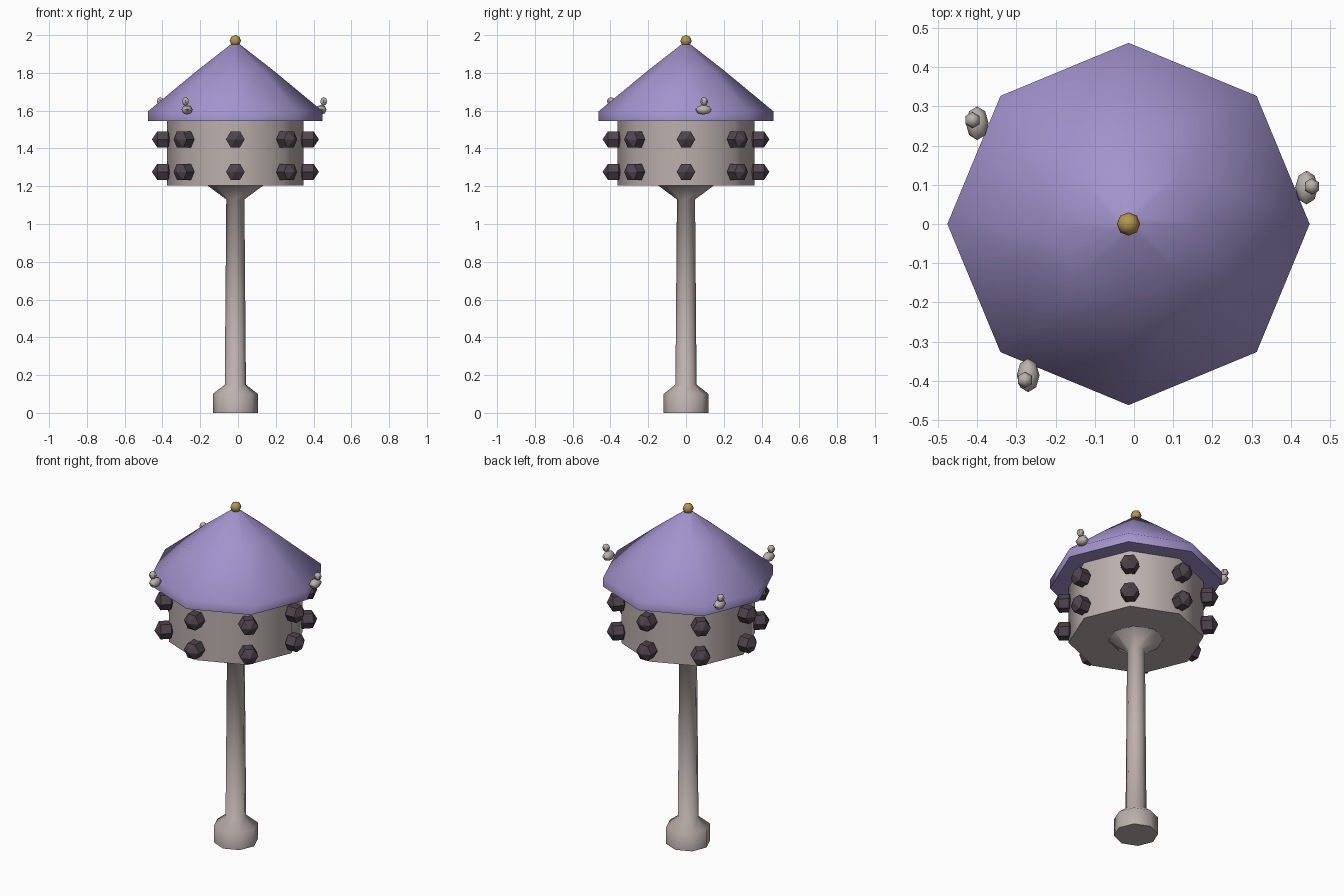
import bpy, bmesh, math
from mathutils import Matrix, Vector

if "Cube" in bpy.data.objects:
    bpy.data.objects.remove(bpy.data.objects["Cube"])

CX = -0.014  # tower axis


def material(name, rgb):
    m = bpy.data.materials.new(name)
    m.diffuse_color = (*rgb, 1)
    m.use_nodes = True
    m.node_tree.nodes["Principled BSDF"].inputs["Base Color"].default_value = m.diffuse_color
    return m


STONE = material("pale stone", (0.50, 0.435, 0.42))
PURPLE = material("purple roof", (0.36, 0.295, 0.61))
DARK = material("dark hole", (0.08, 0.058, 0.075))
GOLD = material("gold", (0.45, 0.31, 0.075))
BIRD = material("bird grey", (0.49, 0.44, 0.41))


def finish(name, bm, mat, angle):
    bmesh.ops.recalc_face_normals(bm, faces=bm.faces)
    me = bpy.data.meshes.new(name)
    bm.to_mesh(me)
    bm.free()
    me.materials.append(mat)
    ob = bpy.data.objects.new(name, me)
    bpy.context.collection.objects.link(ob)
    bpy.ops.object.select_all(action='DESELECT')
    ob.select_set(True)
    bpy.context.view_layer.objects.active = ob
    bpy.ops.object.shade_smooth_by_angle(angle=math.radians(angle))
    return ob


def lathe(name, profile, mat, sides=8):
    """Turn an (r, z) profile around the tower axis and cap both ends."""
    bm = bmesh.new()
    rings = [[bm.verts.new((CX + r * math.cos(math.tau * i / sides),
                            r * math.sin(math.tau * i / sides), z))
              for i in range(sides)] for r, z in profile]
    for a, b in zip(rings, rings[1:]):
        for i in range(sides):
            j = (i + 1) % sides
            bm.faces.new((a[i], a[j], b[j], b[i]))
    bm.faces.new(rings[0][::-1])
    bm.faces.new(rings[-1])
    return finish(name, bm, mat, 60)


def ball(bm, matrix, segs, rings):
    bmesh.ops.create_uvsphere(bm, u_segments=segs, v_segments=rings,
                              radius=1, matrix=matrix)


# Foot, post, corbel and drum
lathe("post", [(0.119, 0), (0.119, 0.10), (0.056, 0.15), (0.048, 1.13),
               (0.148, 1.204)], STONE)
lathe("house_drum", [(0.362, 1.204), (0.362, 1.56)], STONE)

# Roof with short vertical rim
lathe("roof", [(0.462, 1.545), (0.462, 1.597), (0.20, 1.814),
               (0.025, 1.95)], PURPLE)

# Gold finial
bm = bmesh.new()
ball(bm, Matrix.LocRotScale(Vector((CX, 0, 1.97)), None, Vector((0.03,) * 3)), 8, 4)
finish("finial", bm, GOLD, 50)

# Two rows of nest holes, six-sided knobs pointing outward
bm = bmesh.new()
for z in (1.276, 1.448):
    for i in range(8):
        m = (Matrix.Translation((CX, 0, z))
             @ Matrix.Rotation(i * math.tau / 8, 4, 'Z')
             @ Matrix.Translation((0.385, 0, 0))
             @ Matrix.Rotation(math.pi / 2, 4, 'Y')
             @ Matrix.Scale(0.057, 4))
        ball(bm, m, 6, 3)
finish("nest_holes", bm, DARK, 30)

# Three birds on the roof edge, heads set outward
for n, (x, y) in enumerate([(-0.40, 0.257), (0.44, 0.093), (-0.27, -0.386)], 1):
    out = Vector((x - CX, y, 0)).normalized() * 0.014
    bm = bmesh.new()
    body = Vector((x, y, 1.605))
    ball(bm, Matrix.LocRotScale(body, None, Vector((0.029, 0.043, 0.026))), 8, 4)
    head = body + out + Vector((0, 0, 0.044))
    ball(bm, Matrix.LocRotScale(head, None, Vector((0.021, 0.021, 0.023))), 6, 4)
    finish(f"bird_{n}", bm, BIRD, 50)
